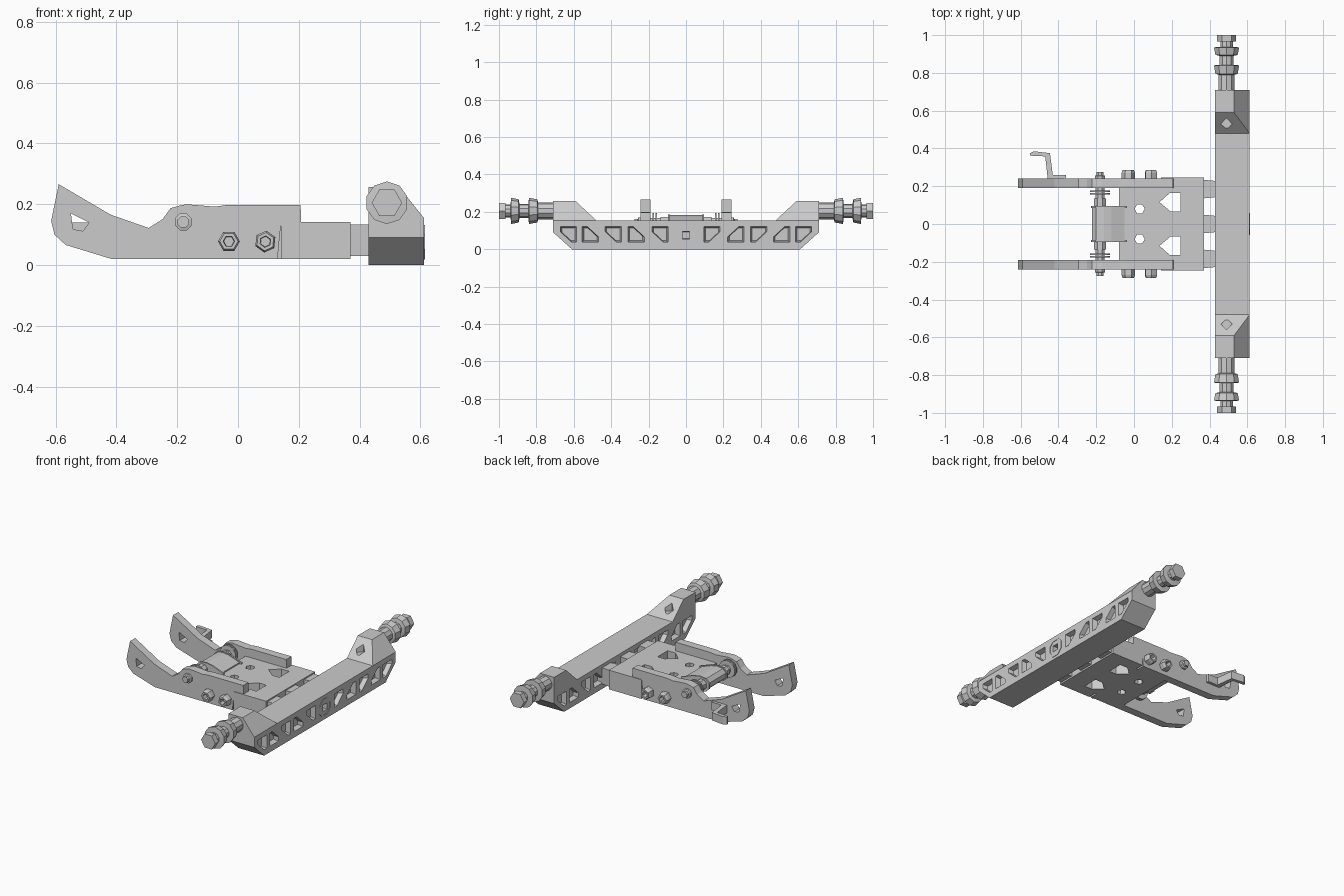
import bpy, bmesh, math

if "Cube" in bpy.data.objects:
    bpy.data.objects.remove(bpy.data.objects["Cube"])


def loft(name, stacks):
    """One mesh from stacks of matching rings, each stack capped at both ends."""
    bm = bmesh.new()
    for rings in stacks:
        vs = [[bm.verts.new(p) for p in ring] for ring in rings]
        n = len(vs[0])
        for a, b in zip(vs, vs[1:]):
            for i in range(n):
                j = (i + 1) % n
                bm.faces.new((a[i], a[j], b[j], b[i]))
        bm.faces.new(vs[0])
        bm.faces.new(vs[-1])
    bmesh.ops.recalc_face_normals(bm, faces=bm.faces)
    me = bpy.data.meshes.new(name)
    bm.to_mesh(me)
    bm.free()
    ob = bpy.data.objects.new(name, me)
    bpy.context.collection.objects.link(ob)
    return ob


def place(p, axis, d):
    u, v = p
    return {'x': (d, u, v), 'y': (u, d, v), 'z': (u, v, d)}[axis]


def stack(pts, axis, a, b):
    return [[place(p, axis, d) for p in pts] for d in (a, b)]


def prism(name, pts, axis, a, b):
    return loft(name, [stack(pts, axis, a, b)])


def box(name, x0, x1, y0, y1, z0, z1):
    return prism(name, [(x0, y0), (x1, y0), (x1, y1), (x0, y1)], 'z', z0, z1)


def circle(x, z, r, n, turn=0.0):
    return [(x + r * math.cos(math.tau * (i + turn) / n),
             z + r * math.sin(math.tau * (i + turn) / n)) for i in range(n)]


def spool(name, x, z, n, profile, s=1, turn=0.5):
    """Turned part along y from (radius, y) pairs."""
    return loft(name, [[[(u, s * y, v) for u, v in circle(x, z, r, n, turn)]
                        for r, y in profile]])


def cut(ob, stacks):
    cutter = loft("cutter", stacks)
    cutter.hide_render = True
    m = ob.modifiers.new("cut", 'BOOLEAN')
    m.operation, m.solver, m.object = 'DIFFERENCE', 'EXACT', cutter
    dg = bpy.context.evaluated_depsgraph_get()
    me = bpy.data.meshes.new_from_object(ob.evaluated_get(dg))
    ob.modifiers.clear()
    ob.data = me
    bpy.data.objects.remove(cutter)


# Cross beam with tapered lightening pockets on both long faces
beam = prism("cross_beam", [(-.61, 0), (.61, 0), (.71, .09), (.71, .155),
                            (-.71, .155), (-.71, .09)], 'x', .43, .612)
wedge = [(-.048, .045), (.045, .045), (.045, .015), (-.02, -.045), (-.048, -.045)]
pockets = []
for face, inward in ((.612, -1), (.43, 1)):
    for s in (-1, 1):
        for i, y in enumerate((.14, .265, .39, .51, .63)):
            f = -1 if i % 2 else 1
            pockets.append([[(face + inward * d, s * (y + f * u * k), .08 + f * v * k)
                             for u, v in wedge] for d, k in ((-.01, 1), (.03, .75))])
pockets.append([[(d, u, v) for u, v in circle(0, .075, r, 4, .5)]
                for d, r in ((.63, .03), (.58, .025))])
cut(beam, pockets)

# Thin ring around the centre socket
ring = prism("centre_ring", circle(0, .075, .062, 8, .5), 'x', .605, .615)
cut(ring, [stack(circle(0, .075, .05, 8, .5), 'x', .59, .63)])

for s in (-1, 1):
    side = "left" if s < 0 else "right"
    # Raised beam ends, sloped inward and chamfered outward
    low = [(.43, .48), (.612, .48), (.612, .71), (.43, .71)]
    high = [(.43, .59), (.53, .59), (.53, .71), (.43, .71)]
    end = loft(f"beam_end_{side}", [[[(x, s * y, z) for x, y in q]
                                     for q, z in ((low, .155), (high, .257))]])
    cut(end, [[[(x, s * y, z) for x, y in circle(.49, .53, .03, 4)] for z in (.18, .3)]])

    # Stub axle with two collars and a hex end
    spool(f"axle_{side}", .49, .205, 10,
          [(.045, .70), (.045, .79), (.062, .795), (.07, .84), (.038, .842),
           (.038, .89), (.062, .895), (.07, .935), (.035, .938), (.035, .97)], s)
    spool(f"axle_nut_{side}", .49, .205, 6, [(.05, .965), (.05, 1.0)], s, 0)

    # Side arms with an upswept tip
    arm_pts = [(-.59, .266), (-.615, .145), (-.604, .10), (-.567, .066), (-.416, .02),
               (.13, .02), (.142, .142), (.208, .142), (.206, .197), (-.04, .197),
               (-.077, .192), (-.17, .20), (-.195, .195), (-.222, .187),
               (-.248, .151), (-.294, .122), (-.42, .166)]
    arm = prism(f"side_arm_{side}", arm_pts, 'y', s * .19, s * .242)
    hole = [(-.55, .17), (-.49, .14), (-.51, .112), (-.543, .118)]
    cut(arm, [stack(hole, 'y', s * .1, s * .3)])

    # Socket bolts and the pivot pin ends
    for i, (x, z) in enumerate(((-.03, .078), (.09, .077))):
        spool(f"arm_bolt_{side}_{i}", x, z, 6,
              [(.036, .235), (.036, .27), (.03, .285), (.019, .285), (.017, .255)], s, i * .4)
    spool(f"pin_cap_{side}", -.18, .142, 8,
          [(.03, .235), (.03, .255), (.02, .258), (.02, .275)], s)

    # Washers and coils on the cross pin
    for y in (.155, .17):
        spool(f"pin_washer_{side}", -.18, .142, 12, [(.055, y), (.055, y + .008)], s)
    spool(f"pin_collar_{side}", -.18, .142, 8, [(.034, .095), (.034, .135)], s)

# Deck plate between the arms, wider at the rear, with through holes
deck = prism("deck", [(-.08, -.19), (.142, -.19), (.142, -.246), (.37, -.246),
                      (.37, .246), (.142, .246), (.142, .19), (-.08, .19)], 'z', .02, .142)
tri = [(.135, .115), (.19, .165), (.245, .165), (.245, .065), (.195, .065)]
cut(deck, [stack([(x, s * y) for x, y in shape], 'z', -.1, .3)
           for s in (-1, 1) for shape in (tri, circle(.03, .08, .027, 6))])

# Cross pin and its central sleeve, joined to the deck
spool("cross_pin", -.18, .142, 8, [(.026, -.24), (.026, .24)])
sleeve = [(-.05, .15), (-.12, .175), (-.16, .182), (-.20, .178), (-.222, .155),
          (-.222, .125), (-.20, .105), (-.15, .10), (-.05, .09)]
prism("pin_sleeve", sleeve, 'y', -.085, .085)
for s in (-1, 1):
    rim = [(-.165 + (x + .165) * 1.12, .14 + (z - .14) * 1.12) for x, z in sleeve]
    prism("sleeve_rim", rim, 'y', s * .085, s * .095)

# Links joining the deck to the beam
for y in (-.185, 0, .185):
    loft("deck_link", [[[(x, y + u, v) for u, v in
                         ((-w, .03), (w, .03), (w, .134), (-w, .134))]
                        for x, w in ((.36, .05), (.44, .042))]])

# Bent bracket on the outside of one arm
bend = [(-.36, .24), (-.36, .26), (-.43, .26), (-.445, .375), (-.53, .385), (-.55, .375),
        (-.55, .362), (-.47, .358), (-.457, .24)]
prism("side_bracket", bend, 'z', .09, .14)
